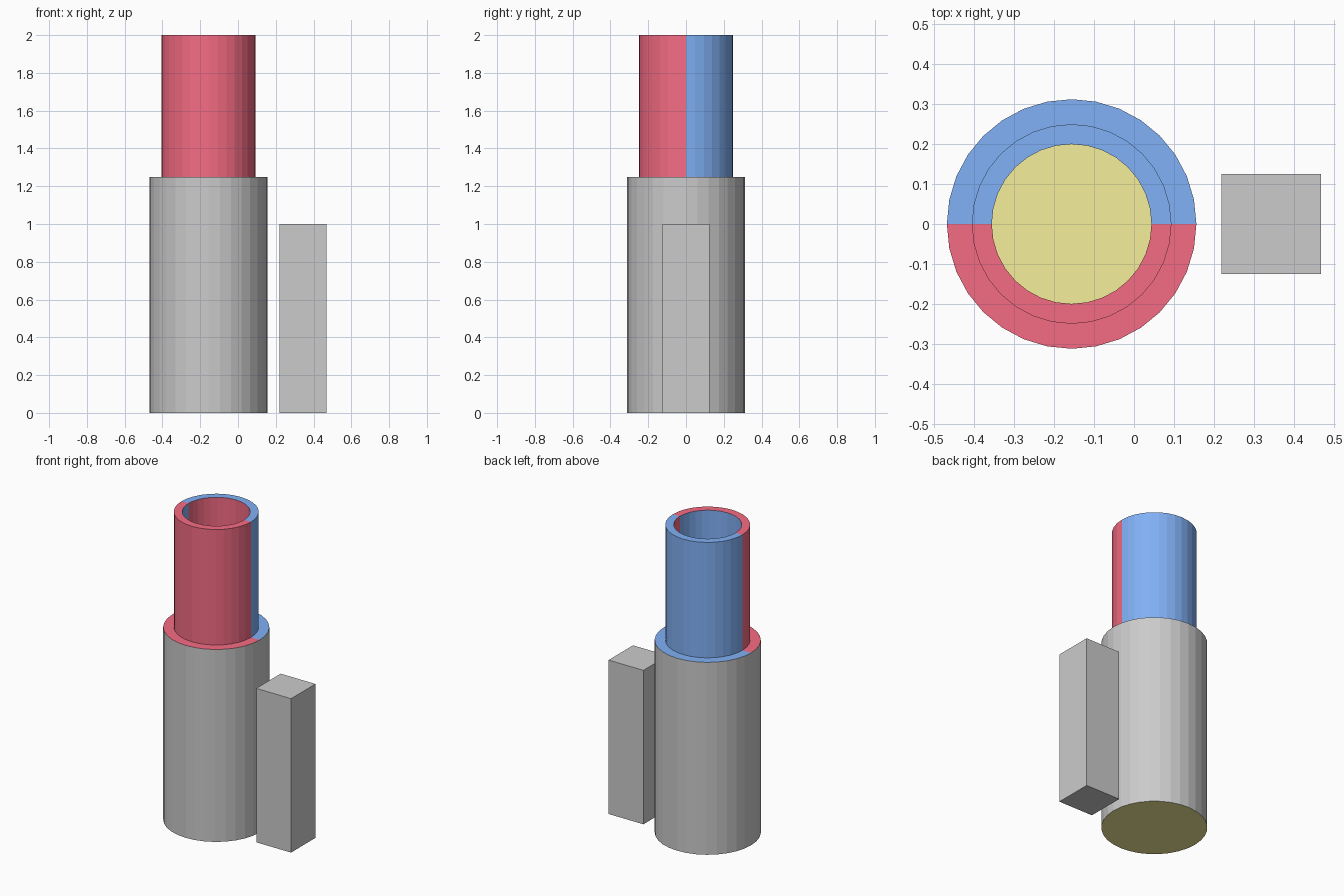
import bpy, bmesh, math

if "Cube" in bpy.data.objects:
    bpy.data.objects.remove(bpy.data.objects["Cube"])

SIDES = 32
AXIS_X = -0.15625


def material(name, rgb):
    mat = bpy.data.materials.new(name)
    mat.diffuse_color = (*rgb, 1)
    mat.use_nodes = True
    mat.node_tree.nodes["Principled BSDF"].inputs["Base Color"].default_value = mat.diffuse_color
    return mat


RED = material("red", (0.91, 0.15, 0.23))
BLUE = material("blue", (0.22, 0.44, 0.92))
YELLOW = material("yellow", (0.91, 0.86, 0.33))


def finish(name, bm, mats=()):
    mesh = bpy.data.meshes.new(name)
    bm.to_mesh(mesh)
    bm.free()
    for m in mats:
        mesh.materials.append(m)
    obj = bpy.data.objects.new(name, mesh)
    bpy.context.collection.objects.link(obj)
    return obj


def lathe(name, profile, mats=()):
    """Revolve (radius, z) points; the profile runs with its outside on the left."""
    bm = bmesh.new()
    rings = []
    for r, z in profile:
        rings.append([bm.verts.new((r * math.cos(a), r * math.sin(a), z))
                      for a in (2 * math.pi * i / SIDES for i in range(SIDES))])
    for low, high in zip(rings, rings[1:]):
        for i in range(SIDES):
            j = (i + 1) % SIDES
            f = bm.faces.new((low[i], low[j], high[j], high[i]))
            f.normal_update()
            if len(mats) == 2:
                # walls are coloured by facing direction, flat rims by front/back half
                side = f.calc_center_median().y if abs(f.normal.z) > 0.5 else f.normal.y
                f.material_index = int(side > 0)
    obj = finish(name, bm, mats)
    obj.location.x = AXIS_X
    return obj


def disc(name, radius, z, up):
    bm = bmesh.new()
    bmesh.ops.create_circle(bm, cap_ends=True, segments=SIDES, radius=radius)
    bm.normal_update()
    for f in bm.faces:
        if (f.normal.z > 0) != up:
            f.normal_flip()
    obj = finish(name, bm, [YELLOW])
    obj.location = (AXIS_X, 0, z)


# wide lower sleeve and its two-colour shoulder
lathe("sleeve_wall", [(0.3125, 0), (0.3125, 1.25)])
lathe("sleeve_shoulder", [(0.3125, 1.25), (0.25, 1.25)], [RED, BLUE])

# narrow hollow tube: outer wall, rim, bore
lathe("inner_tube", [(0.25, 1.25), (0.25, 2), (0.2, 2), (0.2, 0.01)], [RED, BLUE])

# yellow underside and bore floor
disc("underside", 0.3125, 0, False)
disc("bore_floor", 0.2, 0.01, True)

# separate square post
bm = bmesh.new()
bmesh.ops.create_cube(bm, size=1)
bmesh.ops.scale(bm, vec=(0.25, 0.25, 1), verts=bm.verts)
post = finish("square_post", bm)
post.location = (0.34375, 0, 0.5)
